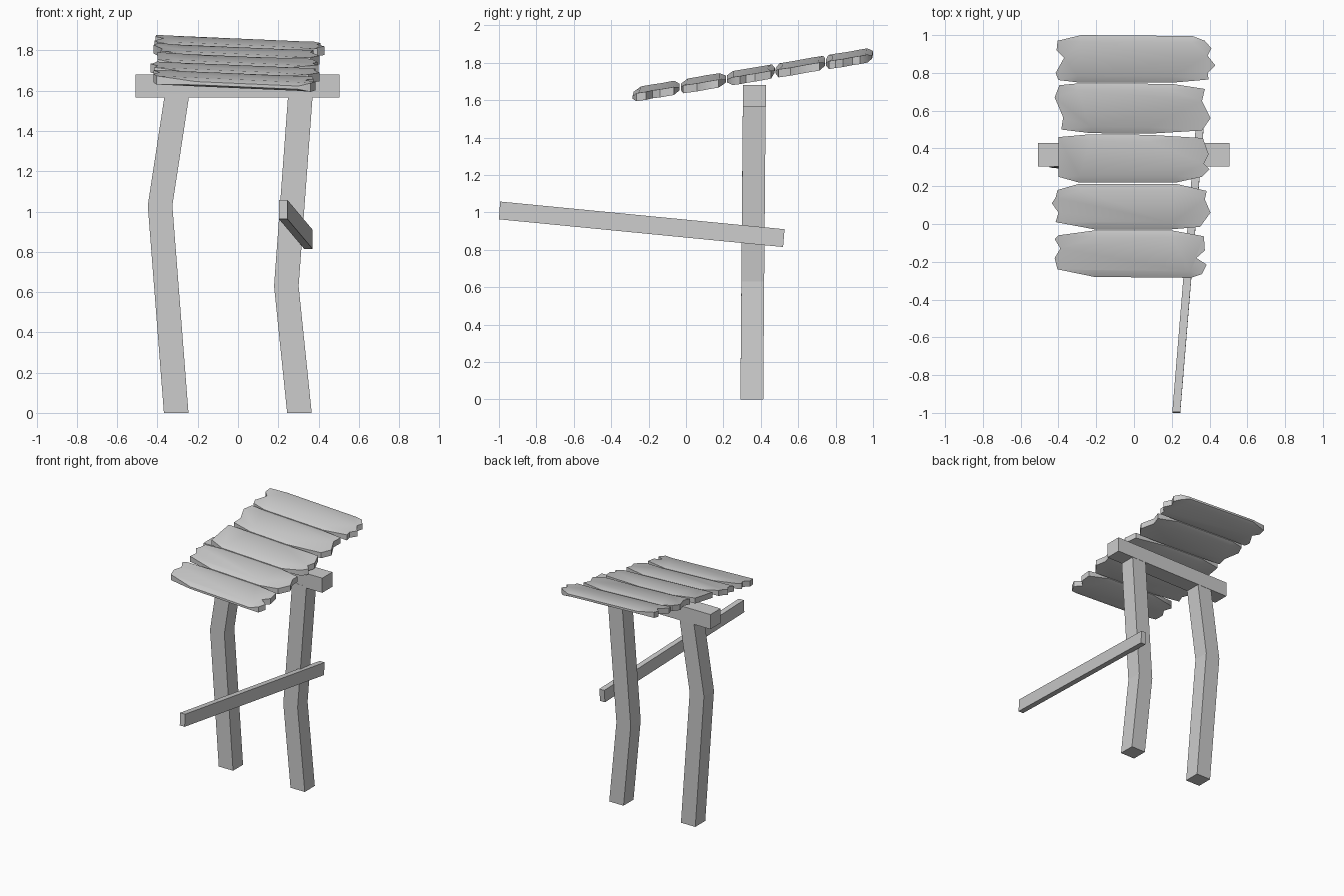
import bpy, bmesh, math

if "Cube" in bpy.data.objects:
    bpy.data.objects.remove(bpy.data.objects["Cube"])


def finish(name, bm, smooth=False):
    bmesh.ops.recalc_face_normals(bm, faces=bm.faces)
    mesh = bpy.data.meshes.new(name)
    bm.to_mesh(mesh)
    bm.free()
    ob = bpy.data.objects.new(name, mesh)
    bpy.context.collection.objects.link(ob)
    if smooth:
        bpy.context.view_layer.objects.active = ob
        ob.select_set(True)
        bpy.ops.object.shade_smooth_by_angle(angle=math.radians(40))
        ob.select_set(False)
    return ob


def loft(name, sections):
    """Closed beam through a row of four-cornered sections."""
    bm = bmesh.new()
    rings = [[bm.verts.new(p) for p in s] for s in sections]
    for a, b in zip(rings, rings[1:]):
        for i in range(4):
            j = (i + 1) % 4
            bm.faces.new((a[i], a[j], b[j], b[i]))
    bm.faces.new(rings[0])
    bm.faces.new(rings[-1])
    return finish(name, bm)


# bent legs: (x centre, y centre, z)
def leg(name, path, h=0.061):
    loft(name, [[(x - h, y - h, z), (x + h, y - h, z), (x + h, y + h, z), (x - h, y + h, z)]
                for x, y, z in path])


leg("left_leg", [(-0.307, 0.352, 0), (-0.387, 0.36, 1.03), (-0.303, 0.365, 1.58)])
leg("right_leg", [(0.305, 0.352, 0), (0.24, 0.357, 0.63), (0.31, 0.365, 1.58)])

# crossbar under the planks
loft("crossbar", [[(x, 0.305, 1.567), (x, 0.428, 1.567), (x, 0.428, 1.68), (x, 0.305, 1.68)]
                  for x in (-0.508, 0.505)])

# slanted rail past the right leg
loft("slanted_rail", [[(x, y - s, z), (x + 0.042, y - s, z),
                       (x + 0.042, y + s, z + 0.095), (x, y + s, z + 0.095)]
                      for x, y, z, s in ((0.203, -0.997, 0.963, 0.003), (0.328, 0.523, 0.815, 0.004))])

# ragged planks: left and right ends, each from front edge to back edge
T = 0.043


def top_z(x, y):
    return 1.697 - 0.042 * x + 0.168 * y


def plank(name, left, right):
    bm = bmesh.new()
    outline = right + left[::-1]
    n, r = len(outline), len(right)
    tips = {0: 1, r - 1: -1, r: -1, n - 1: 1}   # long-edge corners, inward y direction

    def ring(thin, inset, side):
        out = []
        for i, (x, y) in enumerate(outline):
            half = T / 2
            if i in tips:
                half = thin
                y += tips[i] * inset
            out.append((x, y, top_z(x, y) - T / 2 + side * half))
        return out

    rims = []
    for side in (1, -1):
        rim = [bm.verts.new(p) for p in ring(0.008, 0, side)]
        flat = ring(T / 2, 0.035, side)
        cap = [bm.verts.new(flat[i]) if i in tips else rim[i] for i in range(n)]
        bm.faces.new(cap)
        for i in range(n):          # thinned long edges
            j = (i + 1) % n
            loop = [rim[i], rim[j]]
            if j in tips:
                loop.append(cap[j])
            if i in tips:
                loop.append(cap[i])
            if len(loop) > 2:
                bm.faces.new(loop)
        rims.append(rim)
    for i in range(n):              # ragged ends and edge strips
        j = (i + 1) % n
        bm.faces.new((rims[0][i], rims[0][j], rims[1][j], rims[1][i]))
    finish(name, bm, True)


plank("plank_1",
      [(-.21, -.28), (-.405, -.24), (-.42, -.18), (-.39, -.13), (-.42, -.08), (-.4, -.06), (-.21, -.034)],
      [(.3, -.285), (.36, -.265), (.385, -.215), (.33, -.18), (.375, -.14), (.37, -.065), (.2, -.034)])
plank("plank_2",
      [(-.21, -.028), (-.415, .01), (-.4, .06), (-.435, .11), (-.415, .14), (-.405, .18), (-.29, .213)],
      [(.2, -.028), (.35, -.015), (.405, .06), (.375, .13), (.385, .175), (.22, .213)])
plank("plank_3",
      [(-.29, .219), (-.4, .25), (-.4, .46), (-.23, .475)],
      [(.22, .219), (.36, .25), (.4, .29), (.37, .32), (.395, .37), (.365, .455), (.08, .472)])
plank("plank_4",
      [(-.23, .481), (-.385, .5), (-.375, .565), (-.42, .67), (-.395, .735), (-.3, .744)],
      [(.08, .478), (.36, .495), (.405, .56), (.36, .65), (.375, .715), (.2, .742)])
plank("plank_5",
      [(-.3, .75), (-.4, .762), (-.415, .8), (-.37, .88), (-.41, .92), (-.405, .97), (-.28, 1.0)],
      [(.2, .748), (.395, .765), (.39, .8), (.43, .84), (.39, .89), (.41, .93), (.375, .97), (.31, .995)])
